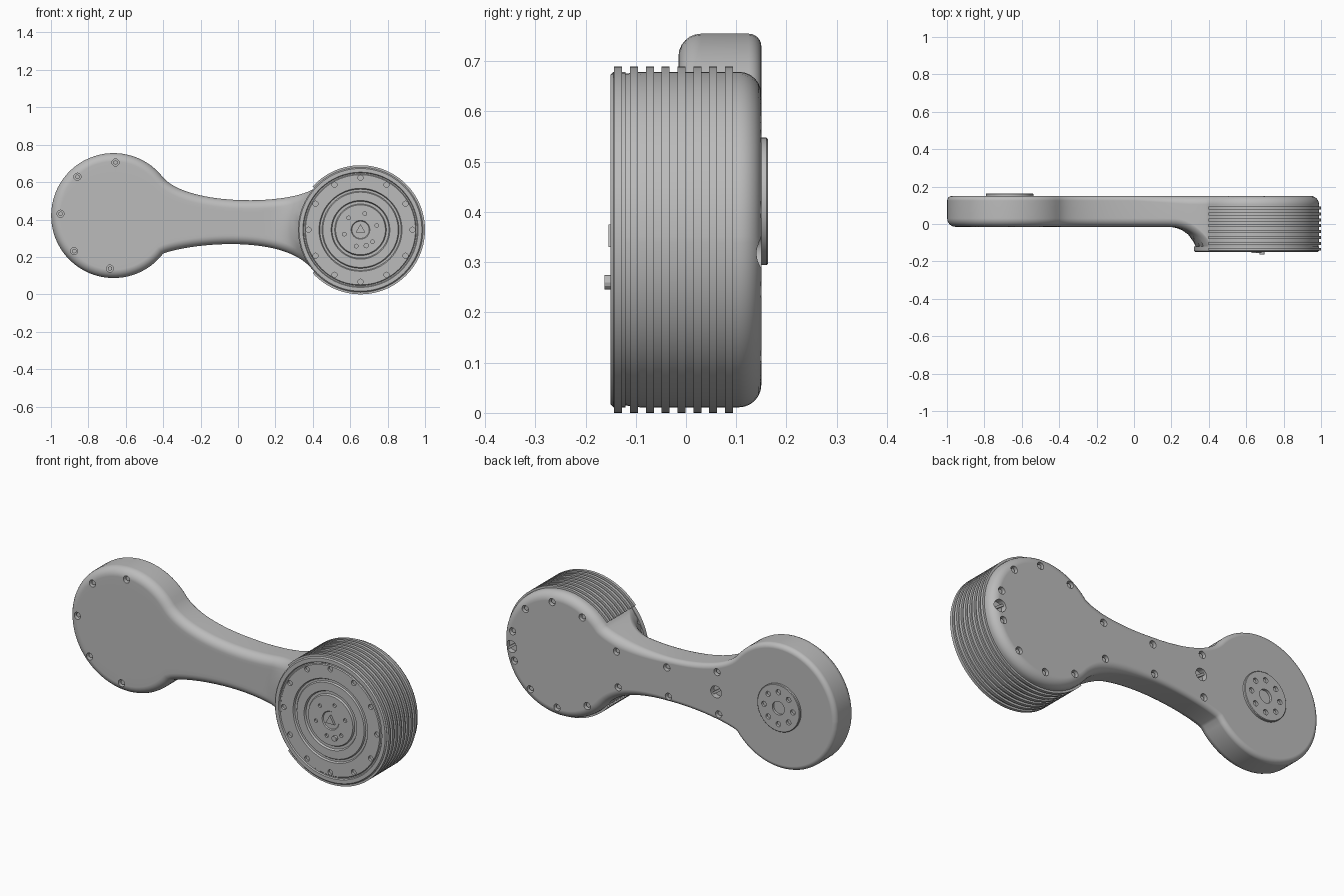
import bpy, bmesh
from math import sin, cos, pi, hypot, radians
from mathutils import Vector, Matrix
from mathutils.geometry import interpolate_bezier

cube = bpy.data.objects.get("Cube")
if cube:
    bpy.data.objects.remove(cube)

WRIST, DRUM = Vector((-0.665, 0.421)), Vector((0.655, 0.345))   # joint centres in x, z
R = 0.334
BACK, ARM_FRONT, DRUM_FRONT = 0.15, -0.015, -0.15

metal = bpy.data.materials.new("machined_grey")
metal.use_nodes = True
metal.diffuse_color = (0.5, 0.5, 0.5, 1)
metal.node_tree.nodes["Principled BSDF"].inputs["Base Color"].default_value = (0.5, 0.5, 0.5, 1)


def finish(name, bm):
    bmesh.ops.recalc_face_normals(bm, faces=bm.faces)
    mesh = bpy.data.meshes.new(name)
    bm.to_mesh(mesh)
    bm.free()
    obj = bpy.data.objects.new(name, mesh)
    bpy.context.collection.objects.link(obj)
    mesh.materials.append(metal)
    return obj


def smooth(obj):
    bpy.ops.object.select_all(action='DESELECT')
    obj.select_set(True)
    bpy.context.view_layer.objects.active = obj
    bpy.ops.object.shade_smooth_by_angle(angle=radians(35))
    mod = obj.modifiers.new("weighted", 'WEIGHTED_NORMAL')
    mod.keep_sharp = True


def add_disc(bm, centre, r, y0, y1, sides=20):
    """Cylinder along y between y0 and y1."""
    m = Matrix.Translation((centre[0], (y0 + y1) / 2, centre[1])) @ Matrix.Rotation(pi / 2, 4, 'X')
    bmesh.ops.create_cone(bm, cap_ends=True, segments=sides, radius1=r, radius2=r,
                          depth=abs(y1 - y0), matrix=m)


def lathe(name, centre, profile, sides=96):
    """Revolve (radius, y) points round the y axis; first and last are closed with caps."""
    bm = bmesh.new()
    rings = [[bm.verts.new((centre[0] + r * cos(2 * pi * i / sides), y,
                            centre[1] + r * sin(2 * pi * i / sides))) for i in range(sides)]
             for r, y in profile]
    for a, b in zip(rings, rings[1:]):
        for i in range(sides):
            j = (i + 1) % sides
            bm.faces.new((a[i], a[j], b[j], b[i]))
    bm.faces.new(rings[0])
    bm.faces.new(rings[-1])
    return finish(name, bm)


def cut(obj, bm):
    cutter = finish("hole_cutter", bm)
    cutter.hide_render = True
    mod = obj.modifiers.new("holes", 'BOOLEAN')
    mod.operation, mod.solver, mod.object = 'DIFFERENCE', 'EXACT', cutter
    bpy.context.view_layer.objects.active = obj
    bpy.ops.object.modifier_apply(modifier=mod.name)
    bpy.data.objects.remove(cutter)


def around(centre, r, degrees):
    return [centre + Vector((cos(radians(d)), sin(radians(d)))) * r for d in degrees]


# Arm outline: matching top and bottom points from the wrist, along the neck, to the drum
def arc(centre, a0, a1, n):
    angles = [a0 + (a1 - a0) * i / n for i in range(n + 1)]
    return ([centre + R * Vector((cos(a), sin(a))) for a in angles],
            [centre + R * Vector((cos(a), -sin(a))) for a in angles])


def neck(start, end, z1, z2):
    pts = interpolate_bezier(Vector((*start, 0)), Vector((-0.27, z1, 0)),
                             Vector((0.25, z2, 0)), Vector((*end, 0)), 32)
    return [p.to_2d() for p in pts[1:-1]]


left_t, left_b = arc(WRIST, pi - 0.02, 0.655, 28)
right_t, right_b = arc(DRUM, pi - 0.705, 0.02, 28)
top = left_t + neck(left_t[-1], right_t[0], 0.475, 0.475) + right_t
bottom = left_b + neck(left_b[-1], right_b[0], 0.27, 0.33) + right_b
COLS = len(top)
loop = top + bottom[::-1]


def blend(p):
    """0 on the slim arm, 1 on the deep drum, with a hollow fillet between."""
    t = min(max((0.475 - (p - DRUM).length) / 0.145, 0), 1)
    return 1 - (1 - t * t) ** 0.5


def front(p):
    return ARM_FRONT + (DRUM_FRONT + 0.015 - ARM_FRONT) * blend(p)


normals = []
for i, p in enumerate(loop):
    t = loop[(i + 1) % len(loop)] - loop[i - 1]
    normals.append(Vector((t.y, -t.x)).normalized())     # inward for clockwise travel

# Arm body: rounded rims joined by cross rows on the front and back
bm = bmesh.new()
STEPS, ROWS = 6, 10


def rim(k, is_front):
    a = pi / 2 * k / STEPS
    ring, flat = [], []
    for p, n in zip(loop, normals):
        b = blend(p)
        r = (0.045 * (1 - b) + 0.008 * b) if is_front else (0.025 if p.x < 0 else 0.025 + 0.02 * min(p.x / 0.3, 1))
        q = p + n * r * (1 - cos(a))
        depth = r * (1 - sin(a))
        ring.append(bm.verts.new((q.x, front(q) + depth if is_front else BACK - depth, q.y)))
    return ring


rings = [rim(k, True) for k in range(STEPS, -1, -1)] + [rim(k, False) for k in range(STEPS + 1)]
for a, b in zip(rings, rings[1:]):
    for i in range(len(loop)):
        j = (i + 1) % len(loop)
        bm.faces.new((a[i], a[j], b[j], b[i]))
bm.faces.new(rings[-1])
grid = []
for i in range(COLS):
    hi, lo = rings[0][i], rings[0][len(loop) - 1 - i]
    col = [hi]
    for j in range(1, ROWS):
        q = hi.co.lerp(lo.co, j / ROWS)
        col.append(bm.verts.new((q.x, front(Vector((q.x, q.z))), q.z)))
    grid.append(col + [lo])
for a, b in zip(grid, grid[1:]):
    for j in range(ROWS):
        bm.faces.new((a[j], a[j + 1], b[j + 1], b[j]))
for col in (grid[0], grid[-1]):
    bm.faces.new(col)
arm = finish("arm_body", bm)

# Screw holes, larger plug holes, and the screws inside them
back_holes = around(DRUM, 0.282, (120, 82, 45, 12, -20, -53, -88, -127)) + [
    Vector(p) for p in ((0.31, 0.46), (0.30, 0.27), (0.01, 0.455), (0.0, 0.30), (-0.29, 0.51), (-0.30, 0.285))]
front_holes = around(WRIST, 0.284, (88, 133, 178, 222, 266))
plugs = [DRUM + Vector((0.283, -0.025)), Vector((-0.284, 0.402))]
holes, screws = bmesh.new(), bmesh.new()
for c in back_holes:
    add_disc(holes, c, 0.019, BACK - 0.03, BACK + 0.05)
    add_disc(screws, c, 0.013, BACK - 0.035, BACK - 0.012, 6)
for c in front_holes:
    add_disc(holes, c, 0.019, ARM_FRONT - 0.05, ARM_FRONT + 0.03)
    add_disc(screws, c, 0.013, ARM_FRONT + 0.012, ARM_FRONT + 0.035, 6)
for c in plugs:
    add_disc(holes, c, 0.032, BACK - 0.03, BACK + 0.05, 32)
    bmesh.ops.create_cube(screws, size=1, matrix=Matrix.Translation((c.x, BACK - 0.023, c.y))
                          @ Matrix.Rotation(radians(35), 4, 'Y') @ Matrix.Diagonal((0.06, 0.025, 0.012, 1)))
cut(arm, holes)
smooth(arm)
finish("recessed_screws", screws)

# Cooling fins round the outer side of the drum
bm = bmesh.new()
SWEEP, SEGS = radians(138), 80
for f in range(8):
    y = -0.135 + 0.0315 * f
    section = [(0.32, y - 0.008), (0.345, y - 0.008), (0.345, y + 0.008), (0.32, y + 0.008)]
    slices = []
    for i in range(SEGS + 1):
        a = -SWEEP + 2 * SWEEP * i / SEGS
        slices.append([bm.verts.new((DRUM.x + r * cos(a), v, DRUM.y + r * sin(a))) for r, v in section])
    for a, b in zip(slices, slices[1:]):
        for j in range(4):
            bm.faces.new((a[j], a[j - 1], b[j - 1], b[j]))
    bm.faces.new(slices[0])
    bm.faces.new(slices[-1])
smooth(finish("cooling_fins", bm))

# Stepped motor cover on the front of the drum
F = DRUM_FRONT
cover = lathe("motor_cover", DRUM, [
    (0.30, F + 0.03), (0.334, F + 0.03), (0.334, F + 0.006), (0.328, F), (0.308, F), (0.304, F + 0.006),
    (0.298, F + 0.006), (0.294, F + 0.001), (0.222, F + 0.001), (0.217, F + 0.009), (0.206, F + 0.009),
    (0.201, F + 0.002), (0.157, F + 0.002), (0.152, F + 0.012), (0.138, F + 0.012), (0.133, F + 0.003),
    (0.05, F + 0.003), (0.046, F + 0.008), (0.036, F + 0.008)])
holes = bmesh.new()
for c in around(DRUM, 0.278, range(0, 360, 30)):
    add_disc(holes, c, 0.014, F - 0.02, F + 0.014)
for c in around(DRUM, 0.09, range(15, 360, 60)):
    add_disc(holes, c, 0.010, F - 0.02, F + 0.014)
cut(cover, holes)
smooth(cover)

bm = bmesh.new()
add_disc(bm, DRUM, 0.03, F - 0.004, F + 0.012, 3)
add_disc(bm, DRUM + Vector((0.03, -0.085)), 0.014, F - 0.012, F + 0.01, 12)
finish("cover_studs", bm)

# Output flange on the back of the wrist
flange = lathe("output_flange", WRIST, [
    (0.127, BACK - 0.01), (0.127, BACK + 0.010), (0.124, BACK + 0.013)], 64)
holes = bmesh.new()
add_disc(holes, WRIST, 0.036, BACK - 0.005, BACK + 0.05, 32)
for c in around(WRIST, 0.086, range(0, 360, 45)):
    add_disc(holes, c, 0.014, BACK - 0.005, BACK + 0.05)
cut(flange, holes)
smooth(flange)
